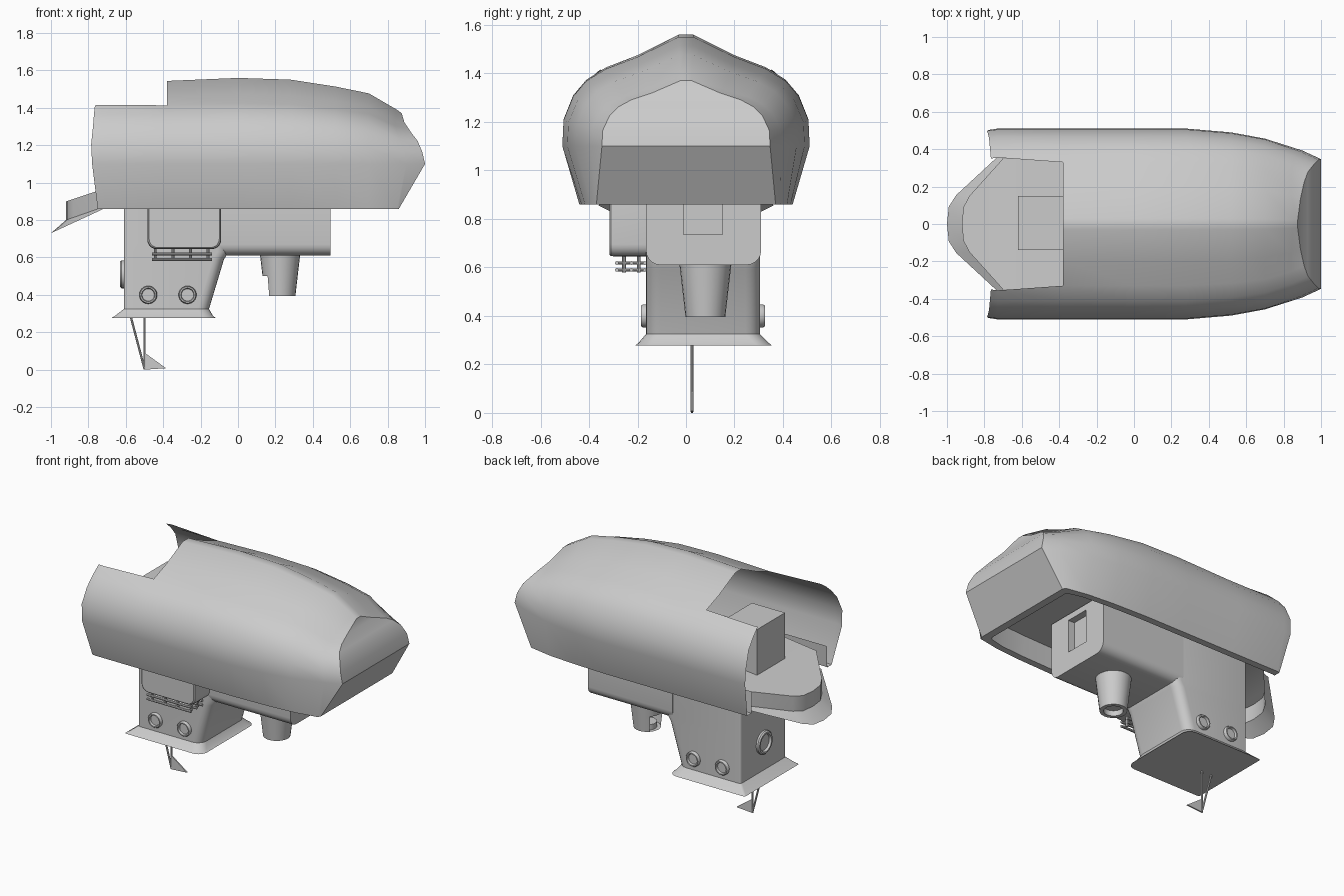
import bpy, bmesh, math
from mathutils import Vector

if "Cube" in bpy.data.objects:
    bpy.data.objects.remove(bpy.data.objects["Cube"])


def make(name, verts, faces, fix=True):
    me = bpy.data.meshes.new(name)
    me.from_pydata([tuple(v) for v in verts], [], faces)
    bm = bmesh.new()
    bm.from_mesh(me)
    if fix:
        bmesh.ops.recalc_face_normals(bm, faces=bm.faces)
    bm.to_mesh(me)
    bm.free()
    ob = bpy.data.objects.new(name, me)
    bpy.context.collection.objects.link(ob)
    return ob


def loft(name, rings, cap0=True, cap1=True, skip=lambda c: False):
    n = len(rings[0])
    verts = [Vector(p) for r in rings for p in r]
    faces = []
    for k in range(len(rings) - 1):
        for i in range(n):
            f = (k*n + i, k*n + (i+1) % n, (k+1)*n + (i+1) % n, (k+1)*n + i)
            if not skip(sum((verts[q] for q in f), Vector()) / 4):
                faces.append(f)
    if cap0:
        faces.append(tuple(range(n))[::-1])
    if cap1:
        faces.append(tuple(range((len(rings)-1)*n, len(rings)*n)))
    return make(name, verts, faces)


def rrect(a0, a1, b0, b1, r, seg=5):
    """Rounded rectangle as 2D points; r gives the radius per corner (++,-+,--,+-)."""
    pts = []
    for k, (a, b, sa, sb) in enumerate(((a1, b1, -1, -1), (a0, b1, 1, -1), (a0, b0, 1, 1), (a1, b0, -1, 1))):
        for i in range(seg + 1):
            t = math.pi/2 * (k + i/seg)
            pts.append((a + sa*r[k] + r[k]*math.cos(t), b + sb*r[k] + r[k]*math.sin(t)))
    return pts


def box(name, x0, x1, y0, y1, z0, z1):
    return loft(name, [[(x0, y0, z), (x1, y0, z), (x1, y1, z), (x0, y1, z)] for z in (z0, z1)])


def rod(name, p, q, r, n=8):
    p, q = Vector(p), Vector(q)
    rot = (q - p).to_track_quat('Z', 'Y')
    ring = [rot @ Vector((r*math.cos(2*math.pi*i/n), r*math.sin(2*math.pi*i/n), 0)) for i in range(n)]
    return loft(name, [[c + v for v in ring] for c in (p, q)])


def porthole(name, loc, axis, r):
    """Raised rim with a sunken pane, facing along axis."""
    rot = Vector(axis).to_track_quat('Z', 'Y')
    prof = [(r, -.01), (r, .012), (r*.9, .02), (r*.75, .02), (r*.68, .006)]
    return loft(name, [[Vector(loc) + rot @ Vector((a*math.cos(2*math.pi*i/24), a*math.sin(2*math.pi*i/24), h))
                        for i in range(24)] for a, h in prof])


# --- cowl: lofted half section, mirrored in y, with open stern and top cut-out
half = [(.39, 1.0), (.395, .86), (.44, .86), (.51, 1.1), (.505, 1.21), (.465, 1.31),
        (.41, 1.375), (.33, 1.425), (.20, 1.475), (.03, 1.56)]
stations = [([-.75, -.75, -.75, -.78, -.785, -.775, -.77, -.765, -.765, -.765], .985, .965),
            ([-.73]*10, 1, .97), ([-.38]*10, 1, .965), ([0]*10, 1, 1), ([.28]*10, 1, .98),
            ([.52]*10, .96, .90), ([.70]*10, .895, .82),
            ([.80, .80, .85, .90, .885, .865, .85, .84, .84, .85], .77, .63),
            ([.81, .81, .86, 1.0, .985, .96, .93, .91, .89, .875], .68, .59)]
n = len(half)
verts, faces = [], []
for side in (1, -1):
    for xs, sy, sz in stations:
        for j, (y, z) in enumerate(half):
            w = sy if j > 2 else (1 + sy)/2
            if j == 7 and xs[j] < -.7:
                y += .025
            verts.append((xs[j], side*y*w, 1.1 + (z - 1.1)*sz if z > 1.1 else z))
m = len(stations)
L = m*n
for k in range(m - 1):
    for j in range(n - 1):
        if k < 2 and j >= 7:
            continue
        f = (k*n + j, (k+1)*n + j, (k+1)*n + j + 1, k*n + j + 1)
        faces += [f, tuple(v + L for v in f[::-1])]
    if k >= 2:
        for j in (0, n - 1):   # inner floor and roof ridge
            faces.append((k*n + j, (k+1)*n + j, L + (k+1)*n + j, L + k*n + j))
for j in range(n - 1):         # bow face
    a = (m-1)*n + j
    faces.append((a, a + 1, L + a + 1, L + a))
cowl = make("cowl", verts, faces)
bm = bmesh.new()
bm.from_mesh(cowl.data)
loose = [v for v in bm.verts if not v.link_faces]
bmesh.ops.delete(bm, geom=loose, context='VERTS')
bm.to_mesh(cowl.data)
bm.free()

# --- stern tail: raised deck with a flared skirt, hollow underneath
plan = [(-.70, .35), (-.88, .15), (-.912, .09), (-.92, 0)]
plan += [(x, -y) for x, y in plan[-2::-1]]
skirt = [(x - .08*(-x - .58)/.34, y*1.03, .73 + (x + .92)*.57) for x, y in plan]
wall = [(x, y, .80 + (x + .92)*.35) for x, y in plan]
deck = [(x, y, .90 + (x + .92)*.33) for x, y in plan]
c = len(plan)
tv = skirt + wall + deck + [(-.38, -.36, 1.005), (-.38, .36, 1.005)]
tf = [(k*c + i, k*c + i + 1, (k+1)*c + i + 1, (k+1)*c + i) for k in range(2) for i in range(c - 1)]
tf += [tuple(range(2*c, 3*c)), (2*c, 3*c - 1, 3*c, 3*c + 1)]
make("stern_tail", tv, tf)
box("stern_console", -.62, -.38, -.14, .15, .96, 1.28)

# --- leg with flared foot
levels = [(.277, -.675, -.12, -.21, .355), (.29, -.655, -.135, -.195, .34), (.325, -.61, -.155, -.165, .305),
          (.59, -.61, -.075, -.165, .305), (.63, -.61, -.05, -.165, .305), (.98, -.61, -.03, -.165, .305)]
loft("leg", [[(x, y, z) for x, y in rrect(x0, x1, y0, y1, (.06, .015, .015, .06))]
             for z, x0, x1, y0, y1 in levels])

# --- forward pod with a recess in its front face
pod_profile = rrect(-.165, .31, .61, .99, (.005, .005, .06, .06))
pod = loft("pod", [[(x, y, z) for y, z in pod_profile] for x in (-.12, .495)])
cutter = box("recess_cutter", .45, .6, -.01, .15, .735, .95)
cutter.hide_render = True
cutter.hide_viewport = False
mod = pod.modifiers.new("recess", 'BOOLEAN')
mod.object = cutter
mod.operation = 'DIFFERENCE'
mod.solver = 'EXACT'
bpy.context.view_layer.objects.active = pod
bpy.ops.object.modifier_apply(modifier="recess")
bpy.data.objects.remove(cutter)

# --- side locker with rounded lower corners
locker = rrect(-.485, -.09, .645, .96, (.005, .005, .05, .05))
loft("side_locker", [[(x, y, z) for x, z in
                      [(-.2875 + (a + .2875)*s, .80 + (b - .80)*s) for a, b in locker]]
                     for y, s in ((-.15, 1), (-.295, 1), (-.31, .985), (-.316, .95))])

# --- rail rack under the locker
for y in (-.285, -.225, -.17):
    for z in (.59, .618):
        rod("rack_rail", (-.46, y, z), (-.14, y, z), .008)
for i in range(4):
    x = -.44 + i*.093
    for y in (-.255, -.195):
        rod("rack_post", (x, y, .58), (x, y, .65), .008)
    for z in (.59, .618):
        rod("rack_cross", (x, -.29, z), (x, -.165, z), .006)

# --- tapered hollow nozzle, open on its aft lower side
def circ(r, z):
    return [(.225 + r*math.cos(2*math.pi*i/24), .08 + r*math.sin(2*math.pi*i/24), z) for i in range(24)]


loft("nozzle", [circ(r, z) for r, z in ((.108, .62), (.094, .50), (.082, .395), (.058, .395), (.058, .43))],
     cap0=False, skip=lambda p: p.x < .17 and .42 < p.z < .5)

# --- portholes on both sides and the stern
for x in (-.48, -.27):
    porthole("side_porthole", (x, -.165, .4), (0, -1, 0), .048)
    porthole("side_porthole", (x, .305, .4), (0, 1, 0), .048)
porthole("stern_porthole", (-.61, .07, .51), (-1, 0, 0), .075)

# --- skid struts and fin
rod("skid_strut", (-.5, .025, .005), (-.5, .025, .29), .006)
rod("skid_brace", (-.5, .025, .005), (-.575, .025, .29), .006)
tri = [(-.505, .095), (-.385, .008), (-.505, 0)]
loft("skid_fin", [[(x, y, z) for x, z in tri] for y in (.021, .029)])

# --- shading
bpy.ops.object.select_all(action='DESELECT')
for ob in bpy.context.scene.objects:
    ob.select_set(True)
bpy.context.view_layer.objects.active = cowl
bpy.ops.object.shade_smooth_by_angle(angle=math.radians(32))
